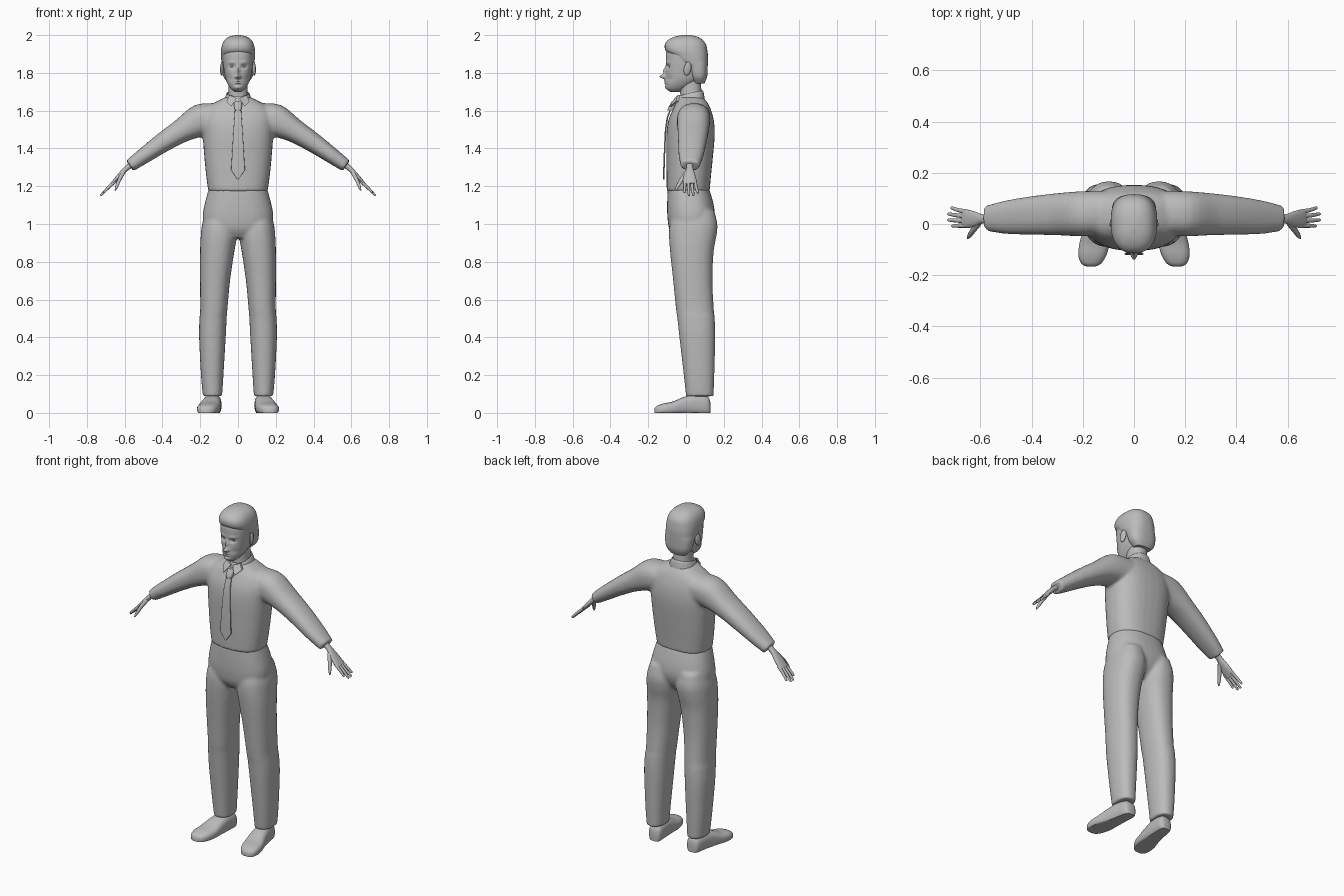
import bpy, bmesh, math
from mathutils import Vector, Matrix

cube = bpy.data.objects.get("Cube")
if cube:
    bpy.data.objects.remove(cube, do_unlink=True)

grey = bpy.data.materials.new("plain grey")
grey.use_nodes = True
grey.diffuse_color = (0.5, 0.5, 0.5, 1)
grey.node_tree.nodes["Principled BSDF"].inputs["Base Color"].default_value = (0.5, 0.5, 0.5, 1)


# --- helpers: a ring is (centre, half axis u, half axis v) ---
def level(z, x0, x1, y0, y1):
    return (Vector(((x0 + x1) / 2, (y0 + y1) / 2, z)),
            Vector(((x1 - x0) / 2, 0, 0)), Vector((0, (y1 - y0) / 2, 0)))


def centred(rows):
    return [level(z, -h, h, y0, y1) for z, h, y0, y1 in rows]


def limb(points, radii, thick):
    """Rings across a path, wide along y and thin across it."""
    pts = [Vector(p) for p in points]
    rings = []
    for i, p in enumerate(pts):
        d = (pts[min(i + 1, len(pts) - 1)] - pts[max(i - 1, 0)]).normalized()
        v = Vector((0, 1, 0)).cross(d).normalized()
        rings.append((p, d.cross(v) * radii[i], v * thick[i]))
    return rings


def flip(rings):
    return [tuple(Vector((-a.x, a.y, a.z)) for a in r) for r in rings]


def smooth_rings(rings, sub):
    out = []
    for i in range(len(rings) - 1):
        a, b, c, d = (rings[max(i - 1, 0)], rings[i], rings[i + 1],
                      rings[min(i + 2, len(rings) - 1)])
        for k in range(sub):
            t = k / sub
            out.append(tuple(q + (r - p) * (t / 2)
                             + (p * 2 - q * 5 + r * 4 - s) * (t * t / 2)
                             + (q * 3 - p - r * 3 + s) * (t ** 3 / 2)
                             for p, q, r, s in zip(a, b, c, d)))
    return out + [rings[-1]]


def loft(bm, rings, n=2.3, segs=32, sub=4, caps=True):
    loops = []
    for c, u, v in smooth_rings(rings, sub):
        loop = []
        for k in range(segs):
            a = math.tau * k / segs
            x, y = math.cos(a), math.sin(a)
            loop.append(bm.verts.new(c + u * math.copysign(abs(x) ** (2 / n), x)
                                     + v * math.copysign(abs(y) ** (2 / n), y)))
        loops.append(loop)
    for lo, hi in zip(loops, loops[1:]):
        for k in range(segs):
            j = (k + 1) % segs
            bm.faces.new((lo[k], lo[j], hi[j], hi[k]))
    if caps:
        bm.faces.new(loops[0])
        bm.faces.new(loops[-1])


def both(bm, rings, **kw):
    loft(bm, rings, **kw)
    loft(bm, flip(rings), **kw)


def finish(name, bm, voxel=0, relax=0):
    bmesh.ops.recalc_face_normals(bm, faces=bm.faces)
    me = bpy.data.meshes.new(name)
    bm.to_mesh(me)
    bm.free()
    me.materials.append(grey)
    ob = bpy.data.objects.new(name, me)
    bpy.context.collection.objects.link(ob)
    bpy.ops.object.select_all(action='DESELECT')
    ob.select_set(True)
    bpy.context.view_layer.objects.active = ob
    bpy.ops.object.shade_smooth_by_angle(angle=math.radians(45))
    if voxel:
        m = ob.modifiers.new("blend", 'REMESH')
        m.mode, m.voxel_size, m.use_smooth_shade = 'VOXEL', voxel, True
        s = ob.modifiers.new("relax", 'SMOOTH')
        s.factor, s.iterations = 0.5, relax
    return ob


# --- shirt: torso and sleeves blended together ---
bm = bmesh.new()
loft(bm, centred([(1.172, .157, -.102, .125), (1.25, .168, -.103, .132), (1.35, .178, -.104, .142),
                  (1.47, .187, -.104, .152), (1.55, .19, -.093, .147), (1.61, .17, -.068, .13),
                  (1.645, .12, -.05, .112), (1.672, .065, -.045, .09)]), n=2.5)
both(bm, limb([(.1, .045, 1.56), (.2, .04, 1.548), (.3, .038, 1.493), (.4, .033, 1.43),
               (.5, .026, 1.36), (.573, .022, 1.308)],
              [.085, .088, .082, .075, .065, .05], [.08, .086, .063, .052, .042, .034]))
finish("shirt", bm, .009, 5)

# --- trousers: hips and legs blended together ---
bm = bmesh.new()
loft(bm, centred([(.925, .06, -.06, .09), (.97, .165, -.088, .13), (1.03, .187, -.098, .152),
                  (1.1, .178, -.1, .147), (1.19, .154, -.097, .122)]), n=2.4)
both(bm, [level(*r) for r in [
    (.088, .084, .186, 0, .146), (.2, .077, .196, -.012, .15), (.4, .065, .206, -.035, .155),
    (.5, .06, .204, -.046, .152), (.55, .056, .2, -.053, .147), (.7, .042, .201, -.068, .14),
    (.85, .02, .201, -.084, .146), (.94, .004, .197, -.09, .162), (1.0, .004, .19, -.085, .166),
    (1.07, .02, .17, -.06, .15)]])
finish("trousers", bm, .009, 5)

# --- head: smooth skull, then features pushed out or in ---
bm = bmesh.new()
loft(bm, centred([(1.7, .018, -.085, -.03), (1.715, .037, -.1, 0), (1.738, .053, -.107, .04),
                  (1.77, .066, -.108, .08), (1.81, .074, -.106, .095), (1.86, .08, -.106, .1),
                  (1.91, .081, -.104, .1), (1.95, .07, -.085, .085), (1.98, .035, -.04, .05)]),
     n=2.3, segs=112, sub=9)
features = [(0, 1.78, .012, .012, -.031), (0, 1.81, .009, .02, -.015), (0, 1.757, .019, .005, -.007),
            (0, 1.745, .016, .004, -.008), (0, 1.722, .02, .01, -.008)]
for s in (-1, 1):
    features += [(s * .031, 1.833, .016, .01, .013), (s * .033, 1.856, .02, .006, -.004),
                 (s * .011, 1.777, .006, .006, -.008), (s * .045, 1.77, .016, .016, .005)]
for vert in bm.verts:
    if vert.co.y < -.04:
        x, z = vert.co.x, vert.co.z
        vert.co.y += sum(d * math.exp(-((x - fx) / rx) ** 2 - ((z - fz) / rz) ** 2)
                         for fx, fz, rx, rz, d in features)
finish("head", bm)

bm = bmesh.new()
for s in (-1, 1):
    bmesh.ops.create_uvsphere(bm, u_segments=16, v_segments=10, radius=1,
                              matrix=Matrix.Translation((s * .031, -.08, 1.833))
                              @ Matrix.Diagonal((.013, .011, .007, 1)))
finish("eyes", bm)

bm = bmesh.new()
for s in (-1, 1):
    place = Matrix.Translation((s * .085, .008, 1.822)) @ Matrix.Rotation(s * .25, 4, 'Z') \
        @ Matrix.Rotation(-.2, 4, 'X')
    bmesh.ops.create_uvsphere(bm, u_segments=16, v_segments=12, radius=1,
                              matrix=place @ Matrix.Diagonal((.009, .02, .037, 1)))
finish("ears", bm)

# --- hair cap, swept back below the hairline ---
bm = bmesh.new()
loft(bm, centred([(1.745, .05, .04, .098), (1.78, .077, .022, .112), (1.835, .085, .0, .115),
                  (1.862, .088, -.05, .116), (1.89, .09, -.078, .116), (1.918, .09, -.108, .113),
                  (1.95, .084, -.112, .106), (1.975, .07, -.094, .088), (1.992, .046, -.06, .06),
                  (2.0, .012, -.02, .022)]), n=2.5, segs=48)
finish("hair", bm)

bm = bmesh.new()
loft(bm, centred([(1.63, .06, -.035, .09), (1.68, .053, -.03, .084), (1.73, .05, -.035, .08),
                  (1.78, .05, -.04, .08)]))
finish("neck", bm)

# --- collar band tilted to the front, with two points ---
bm = bmesh.new()
loft(bm, centred([(1.64, .08, -.062, .1), (1.665, .07, -.056, .096), (1.688, .061, -.048, .091),
                  (1.688, .055, -.042, .085), (1.65, .055, -.04, .085)]), caps=False, sub=2)
for vert in bm.verts:
    vert.co.z += (vert.co.y - .02) * .22
for s in (-1, 1):
    corners = [(.006, -.06, 1.667), (.045, -.045, 1.682), (.062, -.052, 1.65), (.036, -.088, 1.622)]
    flap = bm.faces.new([bm.verts.new((s * x, y, z)) for x, y, z in corners])
    side = bmesh.ops.extrude_face_region(bm, geom=[flap])["geom"]
    bmesh.ops.translate(bm, vec=(0, .012, 0),
                        verts=[g for g in side if isinstance(g, bmesh.types.BMVert)])
finish("collar", bm)

# --- tie: flat blade and knot ---
bm = bmesh.new()
loft(bm, [level(z, -h, h, y - .004, y + .004) for z, h, y in
          [(1.235, .002, -.118), (1.285, .037, -.117), (1.4, .03, -.113), (1.5, .024, -.108),
           (1.56, .02, -.099), (1.615, .016, -.08)]], n=5, sub=1)
loft(bm, centred([(1.6, .015, -.096, -.06), (1.612, .019, -.096, -.055),
                  (1.65, .023, -.075, -.035)]), n=3, sub=2)
finish("tie", bm)

# --- hands: palm, four fingers and thumb ---
bm = bmesh.new()
both(bm, limb([(.55, .02, 1.325), (.59, .02, 1.295), (.62, .019, 1.263), (.65, .02, 1.23),
               (.668, .022, 1.21)], [.019, .018, .029, .036, .034], [.016, .014, .013, .011, .009]),
     segs=16)
for k in range(4):
    y, tip = -.006 + .018 * k, (.711, .726, .726, .714)[k]
    drop = (tip - .66) * 1.02
    both(bm, limb([(.65, y, 1.226), ((tip + .655) / 2, y * 1.12, 1.222 - drop / 2),
                   (tip - .003, y * 1.3, 1.222 - drop), (tip, y * 1.3, 1.216 - drop)],
                  [.009, .008, .006, .002], [.009, .008, .006, .002]), segs=10)
both(bm, limb([(.607, .005, 1.272), (.627, -.022, 1.236), (.642, -.044, 1.2), (.65, -.055, 1.178)],
              [.014, .012, .009, .004], [.011, .01, .008, .003]), segs=10)
finish("hands", bm)

# --- shoes: lofted heel to toe, flattened underneath ---
bm = bmesh.new()
shoe = []
for y, cx, h, top in [(.13, .126, .018, .05), (.115, .127, .038, .085), (.05, .134, .046, .098),
                      (-.01, .142, .052, .085), (-.07, .153, .059, .06), (-.12, .162, .055, .05),
                      (-.153, .167, .04, .038), (-.166, .168, .018, .025)]:
    shoe.append((Vector((cx, y, (top - .012) / 2)), Vector((h, 0, 0)), Vector((0, 0, (top + .012) / 2))))
both(bm, shoe, n=2.6)
for vert in bm.verts:
    vert.co.z = max(vert.co.z, 0)
finish("shoes", bm)
